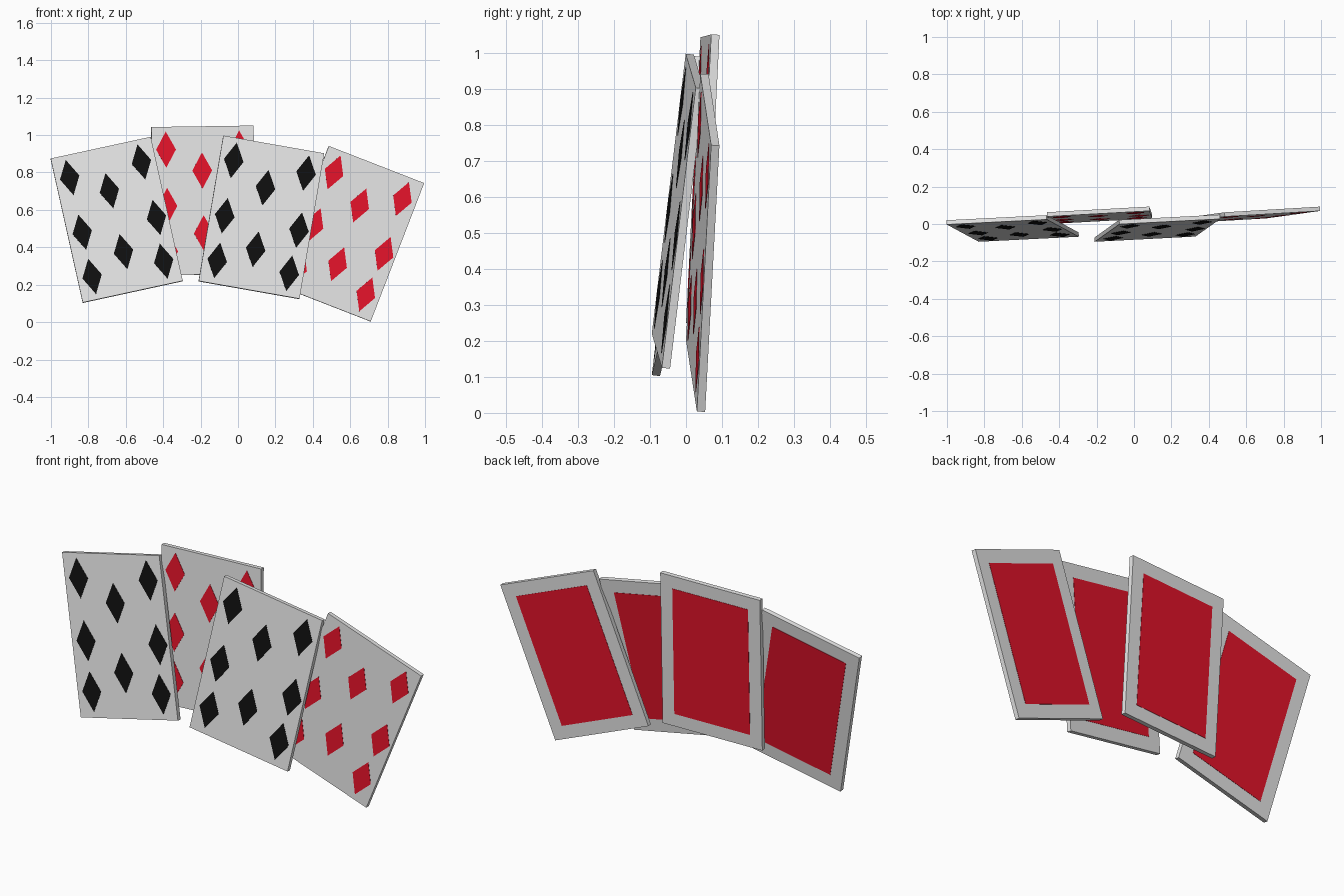
import bpy
import bmesh
from mathutils import Matrix, Vector

if "Cube" in bpy.data.objects:
    bpy.data.objects.remove(bpy.data.objects["Cube"])

W, H, T = 0.548, 0.794, 0.023      # card width, height, thickness
MARGIN = 0.066                     # border around the back panel
PLATE = 0.0015                     # thickness of printed details


def material(name, rgb):
    m = bpy.data.materials.new(name)
    m.diffuse_color = (*rgb, 1)
    m.use_nodes = True
    m.node_tree.nodes["Principled BSDF"].inputs["Base Color"].default_value = m.diffuse_color
    return m


WHITE = material("card_white", (0.8, 0.8, 0.8))
BLACK = material("pip_black", (0.005, 0.005, 0.005))
RED = material("card_red", (0.85, 0.007, 0.025))


def add_prism(bm, outline, z0, z1):
    """Extrude a counter-clockwise outline from z0 to z1."""
    low = [bm.verts.new((x, y, z0)) for x, y in outline]
    high = [bm.verts.new((x, y, z1)) for x, y in outline]
    bm.faces.new(high)
    bm.faces.new(low[::-1])
    n = len(outline)
    for i in range(n):
        j = (i + 1) % n
        bm.faces.new((low[i], low[j], high[j], high[i]))


def build(name, outlines, z0, z1, mat, matrix):
    bm = bmesh.new()
    for outline in outlines:
        add_prism(bm, outline, z0, z1)
    me = bpy.data.meshes.new(name)
    bm.to_mesh(me)
    bm.free()
    me.materials.append(mat)
    ob = bpy.data.objects.new(name, me)
    ob.matrix_world = matrix
    bpy.context.collection.objects.link(ob)


def rect(m):
    return [(m, m), (W - m, m), (W - m, H - m), (m, H - m)]


def diamond(u, v, a=0.053, b=0.097):
    return [(u + a, v), (u, v + b), (u - a, v), (u, v - b)]


# Eight pips: two outer columns of three and two in the middle
PIPS = [(0.077, 0.672), (0.470, 0.672), (0.269, 0.557), (0.079, 0.370),
        (0.484, 0.363), (0.272, 0.221), (0.079, 0.126), (0.471, 0.125)]

# Bottom-left corner, width direction, height direction, pip colour
CARDS = [
    ("first", (-0.83, -0.095, 0.105), (0.535, 0.027, 0.116), (-0.17, 0.093, 0.775), BLACK),
    ("second", (-0.45, 0.0, 0.25), (0.545, 0.03, 0.008), (-0.01, 0.04, 0.79), RED),
    ("third", (-0.21, -0.095, 0.22), (0.54, 0.028, -0.095), (0.14, 0.095, 0.78), BLACK),
    ("fourth", (0.20, 0.0, 0.202), (0.506, 0.03, -0.197), (0.29, 0.04, 0.743), RED),
]

for label, corner, wide, tall, pip_mat in CARDS:
    w = Vector(wide).normalized()
    h = Vector(tall)
    h = (h - w * h.dot(w)).normalized()
    n = w.cross(h)                  # faces the front
    frame = Matrix((w, h, n)).transposed().to_4x4()
    frame.translation = corner

    # Card body, printed pips on the front, panel on the back
    build(label + "_card", [rect(0)], -T, 0, WHITE, frame)
    build(label + "_card_pips", [diamond(u, v) for u, v in PIPS],
          -0.001, PLATE, pip_mat, frame)
    build(label + "_card_back_panel", [rect(MARGIN)],
          -T - PLATE, -T + 0.001, RED, frame)
